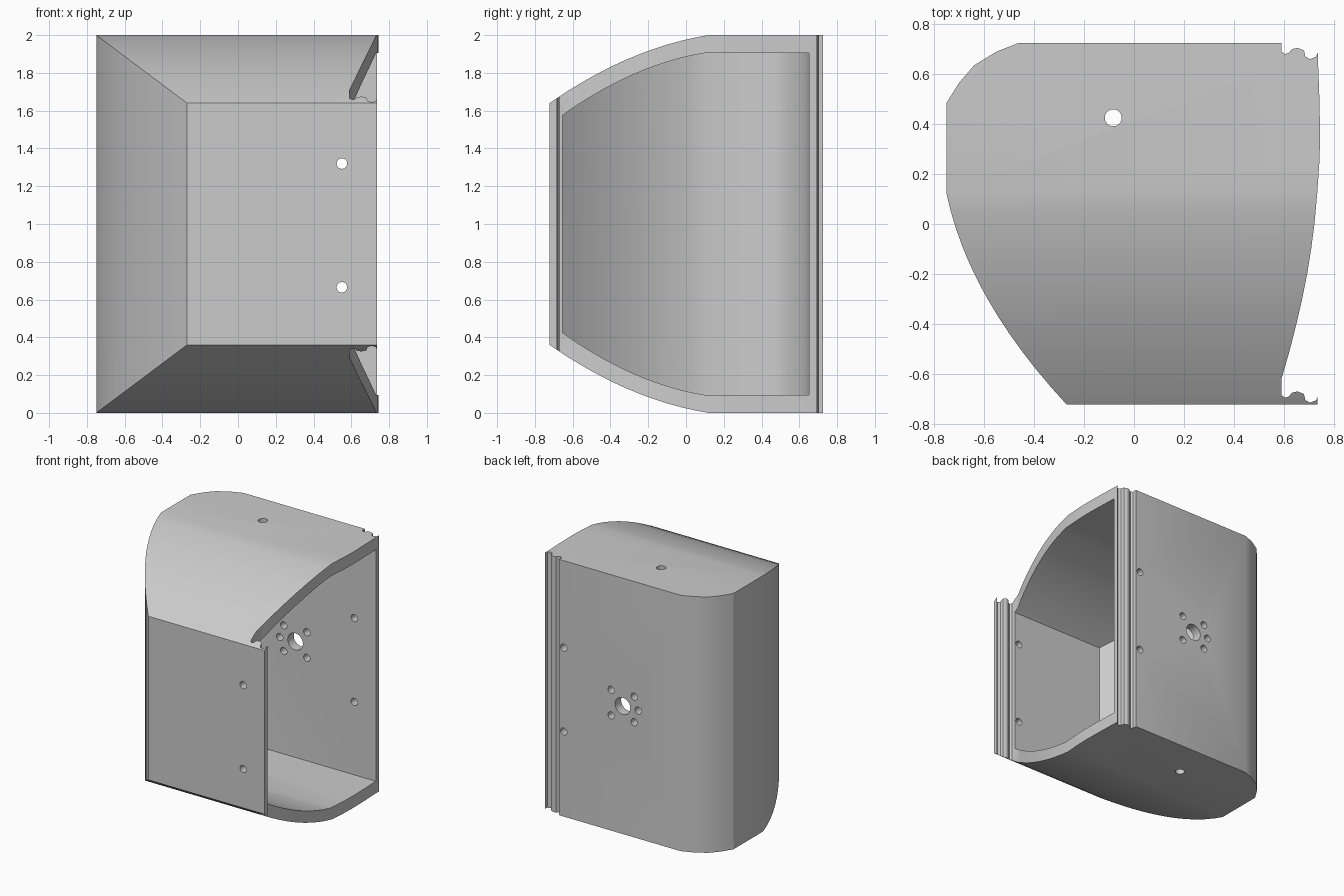
import bpy, bmesh, math
from mathutils import Matrix, Vector

cube = bpy.data.objects.get("Cube")
if cube:
    bpy.data.objects.remove(cube, do_unlink=True)

grey = bpy.data.materials.new("plain grey")
grey.use_nodes = True
colour = (0.6, 0.6, 0.6, 1)
grey.diffuse_color = colour
grey.node_tree.nodes["Principled BSDF"].inputs["Base Color"].default_value = colour


def finish(name, bm):
    bmesh.ops.recalc_face_normals(bm, faces=bm.faces)
    mesh = bpy.data.meshes.new(name)
    bm.to_mesh(mesh)
    bm.free()
    mesh.materials.append(grey)
    ob = bpy.data.objects.new(name, mesh)
    bpy.context.collection.objects.link(ob)
    return ob


def prism(name, points, direction):
    """Extrude a closed outline of 3D points."""
    bm = bmesh.new()
    face = bm.faces.new([bm.verts.new(p) for p in points])
    ext = bmesh.ops.extrude_face_region(bm, geom=[face])
    moved = [v for v in ext["geom"] if isinstance(v, bmesh.types.BMVert)]
    bmesh.ops.translate(bm, verts=moved, vec=direction)
    return finish(name, bm)


def drill(name, centre, radius, depth, axis):
    bm = bmesh.new()
    bmesh.ops.create_cone(bm, cap_ends=True, segments=24, radius1=radius,
                          radius2=radius, depth=depth)
    turn = Matrix.Rotation(math.pi / 2, 4, 'X') if axis == 'Y' else Matrix()
    bm.transform(Matrix.Translation(Vector(centre)) @ turn)
    return finish(name, bm)


def combine(target, tool, operation):
    mod = target.modifiers.new("cut", 'BOOLEAN')
    mod.object, mod.operation, mod.solver = tool, operation, 'EXACT'
    bpy.context.view_layer.objects.active = target
    bpy.ops.object.modifier_apply(modifier=mod.name)
    bpy.data.objects.remove(tool, do_unlink=True)


def sweep(y0, y1, a0, a1, end=1.0, n=12):
    """Bowed wall line running from (a0, y0) to (a1, y1)."""
    out = []
    for i in range(n + 1):
        u = end * i / n
        out.append((a0 + (a1 - a0) * u * (0.37 + 0.63 * u), y0 + (y1 - y0) * u))
    return out


def block(name, plan, y0, y1, z0, z1, back):
    """Plan outline cut to a bowed side outline, mirrored about mid height."""
    ob = prism(name, [(x, y, -0.2) for x, y in plan], (0, 0, 2.4))
    upper = [(z1, back)] + sweep(y0, y1, z0, z1, 1.06)
    upper[0] = (z0, back)
    lower = [(2 - z, y) for z, y in reversed(upper)]
    side = prism("side_cutter", [(-1.2, y, z) for z, y in upper + lower], (2.6, 0, 0))
    combine(ob, side, 'INTERSECT')
    return ob


# Interlocking seam profile shared by the front and back walls
seam = [(0.735, 0.69), (0.73, 0.67), (0.705, 0.66), (0.686, 0.67), (0.68, 0.695),
        (0.655, 0.705), (0.632, 0.7), (0.62, 0.685), (0.605, 0.68), (0.59, 0.69)]
front_seam = [(x, y - 1.375) for x, y in seam]

# Curved rim of the open side
rim = [(0.59, -0.62), (0.622, -0.51), (0.65, -0.4), (0.673, -0.3), (0.693, -0.2),
       (0.709, -0.1), (0.722, 0), (0.733, 0.12), (0.742, 0.25), (0.745, 0.35),
       (0.742, 0.5)]
corner = [(-0.46, 0.725), (-0.55, 0.69), (-0.64, 0.635), (-0.7, 0.565), (-0.75, 0.485)]

# Outer body
outer_plan = (sweep(0.12, -0.722, -0.75, -0.27) + [(0.735, -0.722)] + front_seam
              + rim + seam + [(0.59, 0.725)] + corner)
housing = block("housing_shell", outer_plan, 0.12, -0.722, 2.0, 1.64, 0.9)

# Inner cavity, open to the left
inner_corner = [(-0.43, 0.65), (-0.5, 0.62), (-0.57, 0.575), (-0.62, 0.515), (-0.65, 0.45)]
inner_plan = (sweep(0.1, -0.655, -0.65, -0.22) + [(1.1, -0.655), (1.1, 0.65)]
              + inner_corner)
cavity = block("cavity_cutter", inner_plan, 0.1, -0.655, 1.905, 1.575, 0.8)
combine(housing, cavity, 'DIFFERENCE')

# Fixing holes through front and back, and through top and bottom
for z in (0.665, 1.32):
    combine(housing, drill("hole", (0.55, 0, z), 0.028, 2, 'Y'), 'DIFFERENCE')
combine(housing, drill("hole", (-0.083, 0.425, 1), 0.034, 3, 'Z'), 'DIFFERENCE')

# Central opening in the back wall with five small holes around it
cx = 0.04
combine(housing, drill("hole", (cx, 0.7, 1), 0.066, 0.4, 'Y'), 'DIFFERENCE')
for dx, dz in ((0.1, 0.1), (0.1, -0.1), (-0.1, 0.1), (-0.1, -0.1), (-0.135, 0)):
    combine(housing, drill("hole", (cx + dx, 0.7, 1 + dz), 0.028, 0.4, 'Y'), 'DIFFERENCE')

# Smooth curves, crisp edges
bpy.ops.object.select_all(action='DESELECT')
housing.select_set(True)
bpy.context.view_layer.objects.active = housing
bpy.ops.object.shade_smooth_by_angle(angle=math.radians(28))
